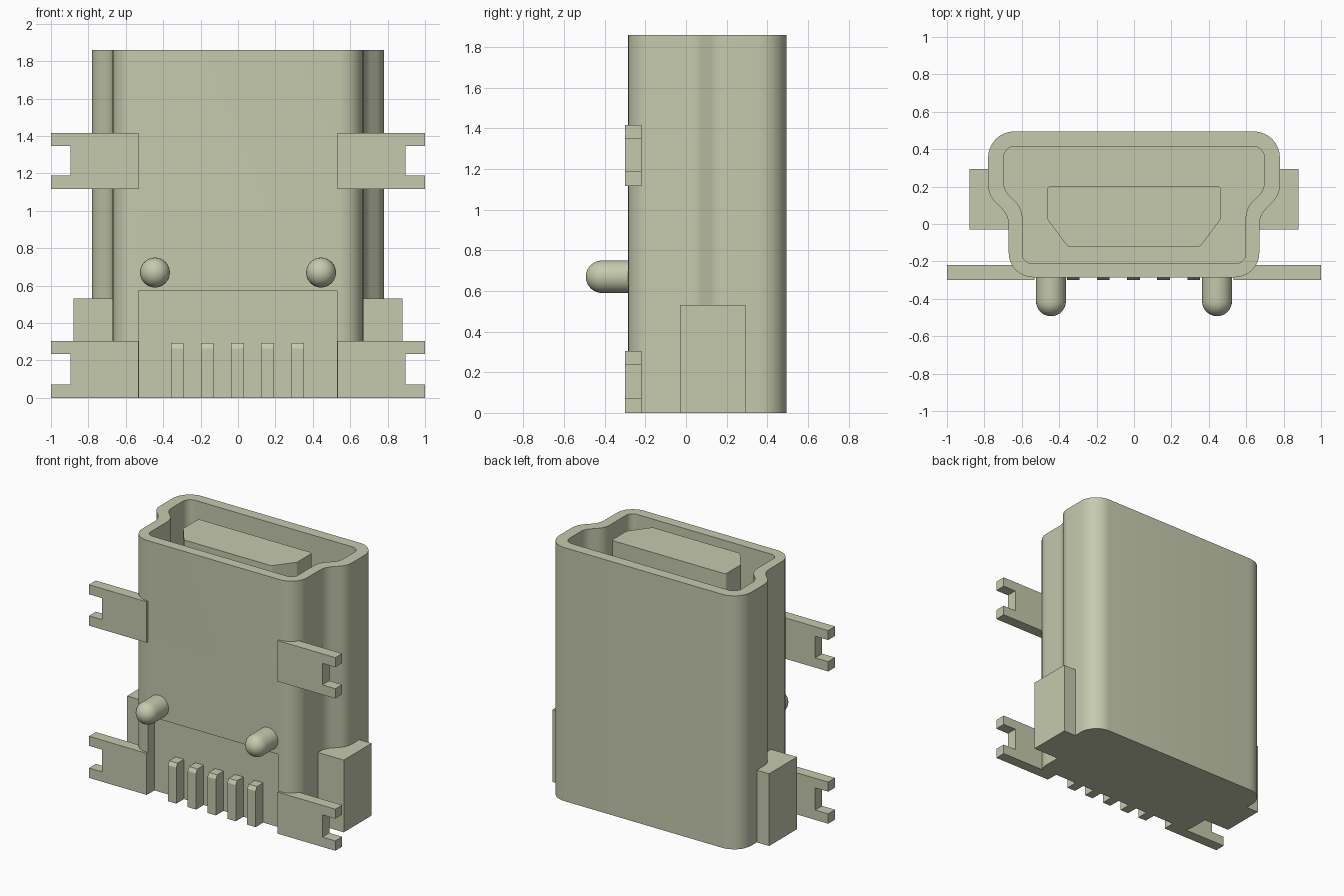
import bpy, bmesh, math
from mathutils import Vector, Matrix

old = bpy.data.objects.get("Cube")
if old:
    bpy.data.objects.remove(old, do_unlink=True)

# Single material
COLOR = (0.56, 0.59, 0.42, 1.0)
mat = bpy.data.materials.new("grey_green")
mat.use_nodes = True
mat.diffuse_color = COLOR
bsdf = next(n for n in mat.node_tree.nodes if n.type == 'BSDF_PRINCIPLED')
bsdf.inputs["Base Color"].default_value = COLOR
bsdf.inputs["Roughness"].default_value = 0.6


def make_object(name, bm):
    bmesh.ops.recalc_face_normals(bm, faces=bm.faces)
    mesh = bpy.data.meshes.new(name)
    bm.to_mesh(mesh)
    bm.free()
    mesh.materials.append(mat)
    obj = bpy.data.objects.new(name, mesh)
    bpy.context.collection.objects.link(obj)
    return obj


def select_only(obj):
    bpy.ops.object.select_all(action='DESELECT')
    obj.select_set(True)
    bpy.context.view_layer.objects.active = obj


def smooth(obj):
    select_only(obj)
    bpy.ops.object.shade_smooth_by_angle(angle=math.radians(30))


def prism(name, points, offset):
    """Extrude a closed polygon of 3D points along an offset."""
    bm = bmesh.new()
    face = bm.faces.new([bm.verts.new(p) for p in points])
    res = bmesh.ops.extrude_face_region(bm, geom=[face], use_keep_orig=True)
    verts = [g for g in res["geom"] if isinstance(g, bmesh.types.BMVert)]
    bmesh.ops.translate(bm, vec=offset, verts=verts)
    return make_object(name, bm)


def box(name, x0, x1, y0, y1, z0, z1):
    base = [(x0, y0, z0), (x1, y0, z0), (x1, y1, z0), (x0, y1, z0)]
    return prism(name, base, (0, 0, z1 - z0))


def outline(half, z, steps=8):
    """Mirror (x, y, radius) corners across x and fillet each one."""
    corners = half + [(-x, y, r) for x, y, r in reversed(half)]
    pts = []
    for i, (x, y, r) in enumerate(corners):
        p = Vector((x, y))
        a = (Vector(corners[i - 1][:2]) - p).normalized()
        b = (Vector(corners[(i + 1) % len(corners)][:2]) - p).normalized()
        if r == 0:
            pts.append((x, y, z))
            continue
        half_angle = a.angle(b) / 2
        center = p + (a + b).normalized() * (r / math.sin(half_angle))
        start = p + a * (r / math.tan(half_angle)) - center
        end = p + b * (r / math.tan(half_angle)) - center
        sweep = math.pi - 2 * half_angle
        for k in range(steps + 1):
            t = k / steps
            v = (start * math.sin((1 - t) * sweep) + end * math.sin(t * sweep)) / math.sin(sweep)
            pts.append((center.x + v.x, center.y + v.y, z))
    return pts


def cut(obj, cutter):
    cutter.hide_render = True
    mod = obj.modifiers.new("cut", 'BOOLEAN')
    mod.operation = 'DIFFERENCE'
    mod.solver = 'EXACT'
    mod.object = cutter
    select_only(obj)
    bpy.ops.object.modifier_apply(modifier=mod.name)
    bpy.data.objects.remove(cutter, do_unlink=True)


TOP = 1.86
FLOOR = 0.62

# Shell with a stepped, rounded outline, hollow from the top
outer = [(0.67, -0.285, 0.13), (0.67, 0.045, 0.13), (0.78, 0.155, 0.13), (0.78, 0.495, 0.14)]
inner = [(0.597, -0.21, 0.05), (0.597, 0.083, 0.13), (0.697, 0.183, 0.10), (0.697, 0.415, 0.06)]
shell = prism("shell", outline(outer, 0), (0, 0, TOP))
cut(shell, prism("cavity_cutter", outline(inner, FLOOR), (0, 0, TOP)))

# Recess for the contacts at the lower front
cut(shell, box("recess_cutter", -0.53, 0.53, -0.5, -0.212, -0.1, 0.575))
smooth(shell)

# Tongue inside the cavity
tongue = [(0.355, -0.12, 0.02), (0.463, 0.025, 0.02), (0.463, 0.203, 0.02)]
smooth(prism("tongue", outline(tongue, FLOOR - 0.02, 4), (0, 0, 1.85 - FLOOR + 0.02)))

# Contact pins with chamfered top edge
for i in range(5):
    x = (i - 2) * 0.161 - 0.003
    side = [(-0.30, 0), (-0.20, 0), (-0.20, 0.292), (-0.285, 0.292), (-0.30, 0.265)]
    prism(f"contact_pin_{i + 1}", [(x - 0.034, y, z) for y, z in side], (0.068, 0, 0))

for label, s in (("left", 1), ("right", -1)):
    # Forked mounting tabs
    for level, z0, h in (("lower", 0.0, 0.305), ("upper", 1.117, 0.3)):
        fork = [(0.532, 0), (1.0, 0), (1.0, 0.072), (0.895, 0.072),
                (0.895, h - 0.07), (1.0, h - 0.07), (1.0, h), (0.532, h)]
        prism(f"{level}_{label}_tab", [(s * x, -0.30, z0 + z) for x, z in fork], (0, 0.08, 0))

    # Side block
    box(f"{label}_side_block", s * 0.655, s * 0.88, -0.03, 0.293, 0, 0.53)

    # Round-nosed locating peg
    R, TIP = 0.08, -0.493
    bm = bmesh.new()
    profile = [(0, -0.25), (R, -0.25)]
    profile += [(R * math.cos(a), TIP + R - R * math.sin(a))
                for a in (math.pi / 2 * k / 8 for k in range(9))]
    verts = [bm.verts.new((r, y, 0)) for r, y in profile]
    edges = [bm.edges.new(pair) for pair in zip(verts, verts[1:])]
    bmesh.ops.spin(bm, geom=verts + edges, cent=(0, 0, 0), axis=(0, 1, 0),
                   angle=2 * math.pi, steps=32)
    bmesh.ops.remove_doubles(bm, verts=bm.verts, dist=0.0005)
    bmesh.ops.transform(bm, matrix=Matrix.Translation((s * 0.444, 0, 0.67)), verts=bm.verts)
    smooth(make_object(f"{label}_peg", bm))
